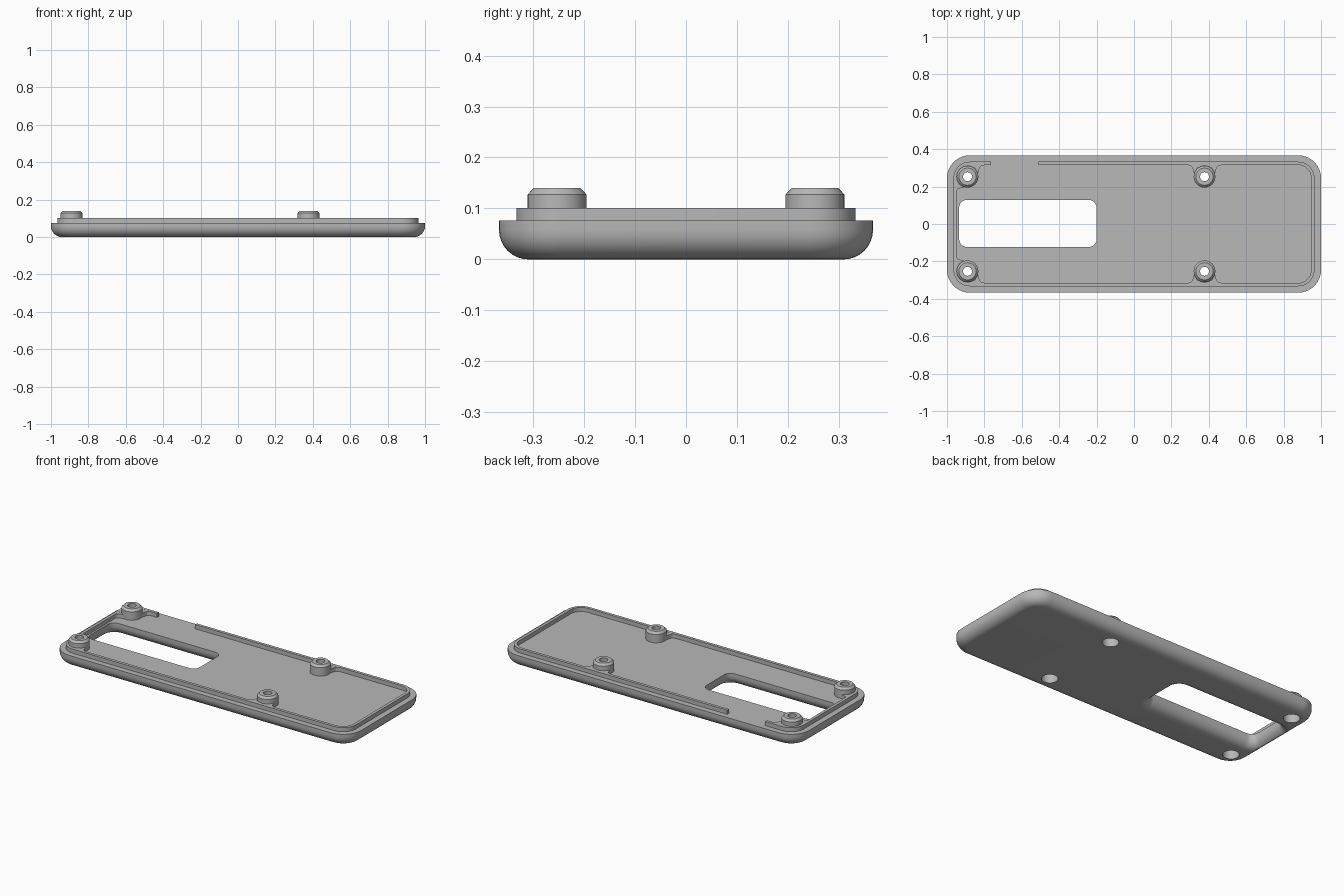
import bpy, bmesh
from math import sin, cos, pi, radians
from mathutils import Vector

if "Cube" in bpy.data.objects:
    bpy.data.objects.remove(bpy.data.objects["Cube"])

grey = bpy.data.materials.new("plain grey")
grey.use_nodes = True
GREY = (0.48, 0.48, 0.48, 1)
grey.diffuse_color = GREY
grey.node_tree.nodes["Principled BSDF"].inputs["Base Color"].default_value = GREY

FLOOR, RIM, FILLET = 0.076, 0.101, 0.058
HX, HY = 1.0, 0.367
BX, BY = 0.89, 0.253          # corner screw posts
BX2 = 0.377                   # second pair of posts
BORE = 0.045


def finish(name, bm, smooth=True):
    bmesh.ops.recalc_face_normals(bm, faces=bm.faces)
    mesh = bpy.data.meshes.new(name)
    bm.to_mesh(mesh)
    bm.free()
    mesh.materials.append(grey)
    ob = bpy.data.objects.new(name, mesh)
    bpy.context.collection.objects.link(ob)
    if smooth:
        shade(ob)
    return ob


def shade(ob):
    bpy.ops.object.select_all(action='DESELECT')
    ob.select_set(True)
    bpy.context.view_layer.objects.active = ob
    bpy.ops.object.shade_smooth_by_angle(angle=radians(30))


def rounded_rect(hx, hy, r, cx=0, cy=0, seg=10):
    # Corners run counter-clockwise from back left
    pts = []
    for k, (sx, sy) in enumerate([(1, 1), (-1, 1), (-1, -1), (1, -1)]):
        for i in range(seg + 1):
            a = (k + i / seg) * pi / 2
            pts.append((cx + sx * (hx - r) + r * cos(a), cy + sy * (hy - r) + r * sin(a)))
    return pts


def loft(name, rings):
    # Closed solid through stacked outlines of equal point count
    bm = bmesh.new()
    loops = [[bm.verts.new((x, y, z)) for x, y in pts] for pts, z in rings]
    n = len(loops[0])
    for lo, hi in zip(loops, loops[1:]):
        for i in range(n):
            j = (i + 1) % n
            bm.faces.new((lo[i], lo[j], hi[j], hi[i]))
    bm.faces.new(loops[0][::-1])
    bm.faces.new(loops[-1])
    return finish(name, bm)


def prism(name, pts, z0, z1):
    return loft(name, [(pts, z0), (pts, z1)])


def circle(cx, cy, r, n=32):
    return [(cx + r * cos(2 * pi * i / n), cy + r * sin(2 * pi * i / n)) for i in range(n)]


def cut(target, cutter):
    mod = target.modifiers.new("cut", 'BOOLEAN')
    mod.operation, mod.solver, mod.object = 'DIFFERENCE', 'EXACT', cutter
    bpy.context.view_layer.objects.active = target
    bpy.ops.object.modifier_apply(modifier=mod.name)
    bpy.data.objects.remove(cutter)


# Base plate with rounded underside
curve = [(FILLET * (1 - sin(a)), FILLET * (1 - cos(a))) for a in [i * pi / 16 for i in range(9)]]
rings = [(rounded_rect(HX - d, HY - d, 0.122 - d), z) for d, z in curve]
rings.append((rounded_rect(HX, HY, 0.122), FLOOR))
plate = loft("base_plate", rings)

# Window slot, flared towards the underside
def slot(d):
    return rounded_rect(0.3675 + d, 0.126 + d, 0.042 + d, -0.5675, 0.003, 6)

slot_rings = [(slot(FILLET), -0.02)]
slot_rings += [(slot(d), z) for d, z in curve]
slot_rings.append((slot(0), 0.2))
cut(plate, loft("slot_cutter", slot_rings))

# Screw posts with bored undersides
PROFILE = [(0.058, FLOOR - 0.006), (0.058, 0.127), (0.046, 0.14), (0.024, 0.14),
           (0.024, 0.11), (BORE, 0.11), (BORE, FLOOR - 0.006)]


def post(name, cx, cy):
    bm = bmesh.new()
    loops = [[bm.verts.new((x, y, z)) for x, y in circle(cx, cy, r)] for r, z in PROFILE]
    for k in range(len(loops)):
        lo, hi = loops[k], loops[(k + 1) % len(loops)]
        for i in range(len(lo)):
            j = (i + 1) % len(lo)
            bm.faces.new((lo[i], lo[j], hi[j], hi[i]))
    finish(name, bm)


# Half of a web that blends a post into the rim
HALF_WEB = [(0.04, 0.046), (0, 0.06), (0, 0.07), (0.09, 0.07), (0.09, 0.062),
            (0.076, 0.058), (0.066, 0.05), (0.061, 0.036), (0.056, 0.016)]


def half_web(name, cx, cy, u, v):
    u, v, c = Vector(u), Vector(v), Vector((cx, cy))
    prism(name, [tuple(c + u * a + v * b) for a, b in HALF_WEB], FLOOR - 0.005, RIM - 0.0005)


for side, s in (("back", 1), ("front", -1)):
    for end, cx in (("right", -BX), ("middle", BX2)):
        cy = s * BY
        cut(plate, prism("bore_cutter", circle(cx, cy, BORE), -0.05, 0.2))
        post(f"{side}_{end}_post", cx, cy)
        half_web(f"{side}_{end}_web_a", cx, cy, (1, 0), (0, s))
        if end == "middle":
            half_web(f"{side}_{end}_web_b", cx, cy, (-1, 0), (0, s))
        else:
            half_web(f"{side}_{end}_web_b", cx, cy, (0, -s), (-1, 0))
            # Solid corner between the post and the rim
            arcs = [[(cx - r * cos(t), cy + s * r * sin(t))
                     for t in [i * pi / 16 for i in range(9)]] for r in (0.05, 0.072)]
            prism(f"{side}_corner_fill", arcs[0] + arcs[1][::-1], FLOOR - 0.005, RIM - 0.0005)

shade(plate)

# Raised rim with a gap along the back
def rim_path(inset):
    p = rounded_rect(0.965 - inset, 0.333 - inset, 0.087 - inset)
    y = 0.333 - inset
    return [(-0.765, y)] + p[11:] + p[:11] + [(-0.51, y)]

prism("rim", rim_path(0) + rim_path(0.018)[::-1], FLOOR - 0.005, RIM)
